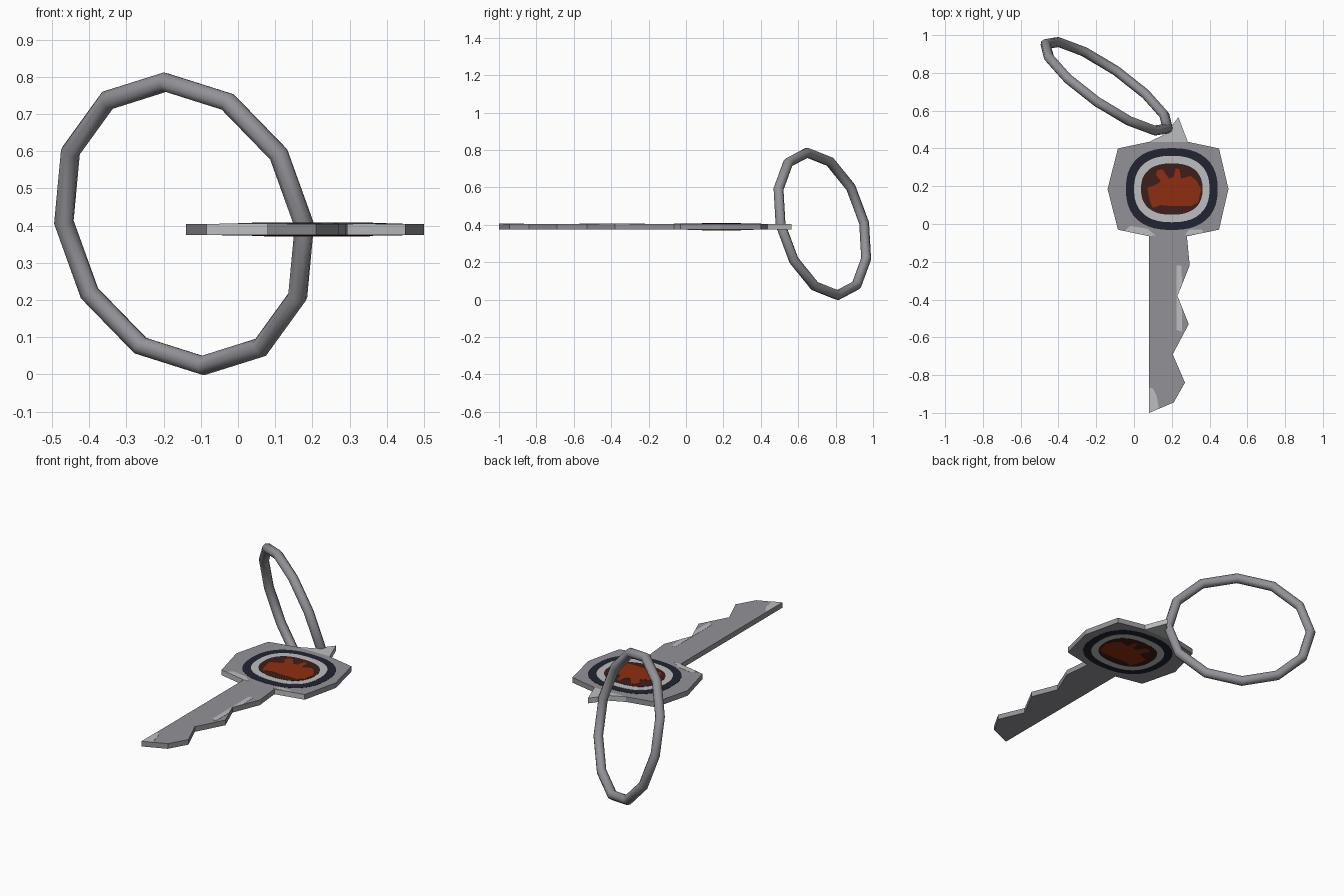
import bpy, bmesh, math
from mathutils import Vector, Matrix

if "Cube" in bpy.data.objects:
    bpy.data.objects.remove(bpy.data.objects["Cube"])

Z0, Z1 = 0.375, 0.405          # key underside and top
CX, CY = 0.20, 0.185           # centre of the painted badge


def material(name, r, g, b):
    m = bpy.data.materials.new(name)
    m.diffuse_color = (r, g, b, 1)
    m.use_nodes = True
    m.node_tree.nodes["Principled BSDF"].inputs["Base Color"].default_value = m.diffuse_color
    return m


STEEL = material("steel grey", 0.29, 0.285, 0.31)
LIGHT = material("light grey", 0.50, 0.51, 0.52)
NAVY = material("dark navy", 0.015, 0.017, 0.032)
BROWN = material("dark brown", 0.048, 0.013, 0.011)
ORANGE = material("burnt orange", 0.27, 0.027, 0.005)


def finish(bm, name, mats):
    bmesh.ops.recalc_face_normals(bm, faces=bm.faces[:])
    me = bpy.data.meshes.new(name)
    bm.to_mesh(me)
    bm.free()
    for m in mats:
        me.materials.append(m)
    ob = bpy.data.objects.new(name, me)
    bpy.context.collection.objects.link(ob)
    return ob


def prism(name, pts, z0, z1, mats, rule=None):
    bm = bmesh.new()
    lo = [bm.verts.new((x, y, z0)) for x, y in pts]
    hi = [bm.verts.new((x, y, z1)) for x, y in pts]
    bm.faces.new(lo[::-1])
    bm.faces.new(hi)
    n = len(pts)
    for i in range(n):
        j = (i + 1) % n
        bm.faces.new((lo[i], lo[j], hi[j], hi[i]))
    bmesh.ops.recalc_face_normals(bm, faces=bm.faces[:])
    if rule:
        for f in bm.faces:
            f.material_index = rule(f)
    return finish(bm, name, mats)


def both_sides(name, pts, mat, off=0.001):
    # thin painted plate on the top and the underside
    prism(name + "_top", pts, Z1, Z1 + off, [mat])
    prism(name + "_bottom", pts, Z0 - off, Z0, [mat])


def oval(rx, ry, p=2.4, n=40):
    pts = []
    for i in range(n):
        a = 2 * math.pi * i / n
        c, s = math.cos(a), math.sin(a)
        pts.append((CX + rx * math.copysign(abs(c) ** (2 / p), c),
                    CY + ry * math.copysign(abs(s) ** (2 / p), s)))
    return pts


# key body: octagonal head plus toothed blade
body = [(0.08, 0.435), (-0.085, 0.40), (-0.14, 0.185), (-0.085, -0.03),
        (0.08, -0.065), (0.08, -1.0), (0.21, -0.945), (0.27, -0.84),
        (0.205, -0.69), (0.29, -0.53), (0.23, -0.38), (0.295, -0.22),
        (0.28, -0.065), (0.45, -0.03), (0.50, 0.185), (0.45, 0.40), (0.285, 0.435)]


def head_front_is_light(f):
    c = f.calc_center_median()
    return int(f.normal.y < -0.9 and c.y > -0.1)


prism("key_body", body, Z0, Z1, [STEEL, LIGHT], head_front_is_light)

# loop tab behind the head
prism("ring_tab", [(0.08, 0.435), (0.285, 0.435), (0.235, 0.565), (0.165, 0.475)],
      Z0, Z1, [LIGHT])

# painted badge, nested ovals
both_sides("badge_border", oval(0.243, 0.217), NAVY, 0.001)
both_sides("badge_band", oval(0.200, 0.176), LIGHT, 0.002)
both_sides("badge_field", oval(0.163, 0.136), BROWN, 0.003)
splash = [(.07, .19), (.13, .215), (.14, .23), (.115, .26), (.125, .285), (.15, .29),
          (.185, .24), (.21, .25), (.22, .295), (.24, .29), (.25, .24), (.30, .255),
          (.33, .23), (.355, .185), (.34, .115), (.30, .095), (.20, .095),
          (.14, .10), (.10, .085), (.085, .115)]
both_sides("badge_splash", splash, ORANGE, 0.004)

# worn light patches on the top
patches = {
    "worn_blade_tip": [(0.08, -1.0), (0.132, -0.978), (0.12, -0.91), (0.10, -0.87), (0.08, -0.865)],
    "worn_tooth_strip": [(0.225, -0.22), (0.25, -0.22), (0.255, -0.32), (0.23, -0.38),
                         (0.255, -0.45), (0.255, -0.57), (0.225, -0.56)],
    "worn_head_left": [(-0.05, -0.037), (0.08, -0.064), (0.115, -0.06), (0.07, -0.025), (-0.02, -0.01)],
    "worn_head_right": [(0.27, -0.06), (0.37, -0.047), (0.36, -0.03), (0.29, -0.03)],
}
for name, pts in patches.items():
    prism(name, pts, Z1, Z1 + 0.001, [LIGHT])

# tilted twelve-sided split ring
up = Vector((-0.050, -0.080, 0.373)).normalized()
side = Vector((0.328, -0.228, 0.0))
side = (side - up * side.dot(up)).normalized()
axis = up.cross(side)
R, r, N, S = 0.393, 0.027, 12, 8
bm = bmesh.new()
loops = []
centre = Vector((-0.145, 0.729, 0.405))
for i in range(N):
    a = 2 * math.pi * i / N
    out = up * math.cos(a) + side * math.sin(a)
    loops.append([bm.verts.new(centre + out * (R + r * math.cos(b)) + axis * r * math.sin(b))
                  for b in (2 * math.pi * k / S for k in range(S))])
for i in range(N):
    p, q = loops[i], loops[(i + 1) % N]
    for k in range(S):
        m = (k + 1) % S
        bm.faces.new((p[k], p[m], q[m], q[k]))
ring = finish(bm, "key_ring", [STEEL])
bpy.context.view_layer.objects.active = ring
ring.select_set(True)
bpy.ops.object.shade_smooth_by_angle(angle=math.radians(50))
